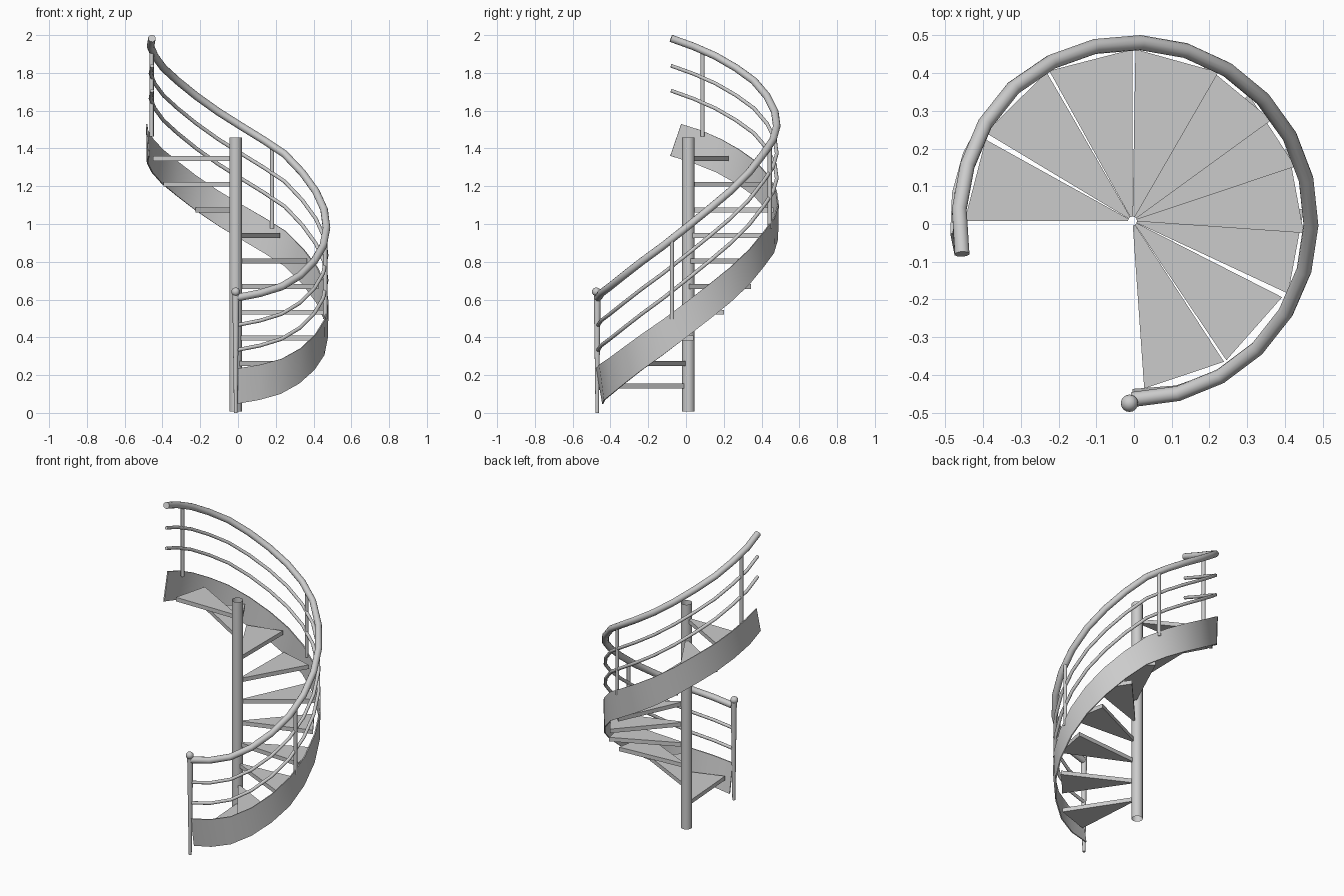
import bpy, bmesh
from math import radians, cos, sin

if "Cube" in bpy.data.objects:
    bpy.data.objects.remove(bpy.data.objects["Cube"])

CX, CY = -0.004, 0.008          # axis of the spiral
START, END, SEGS = -90, 191, 19

# height of the handrail against turning angle
RAIL = [(-90, .61), (-65, .65), (-41, .745), (-13, .90), (11, 1.06), (38, 1.235),
        (56, 1.36), (90, 1.53), (113, 1.65), (124, 1.72), (142, 1.805),
        (156, 1.868), (169, 1.92), (191, 1.983)]


def rail_z(a):
    for (a0, z0), (a1, z1) in zip(RAIL, RAIL[1:]):
        if a <= a1:
            return z0 + (z1 - z0) * (a - a0) / (a1 - a0)
    return RAIL[-1][1]


def rail_r(a):
    return .473 - .013 * min(1, max(0, (a - 135) / 30))


def polar(a, r, z):
    return (CX + r * cos(radians(a)), CY + r * sin(radians(a)), z)


def mesh_object(name, bm, smooth=True):
    bmesh.ops.recalc_face_normals(bm, faces=bm.faces)
    me = bpy.data.meshes.new(name)
    bm.to_mesh(me)
    bm.free()
    ob = bpy.data.objects.new(name, me)
    bpy.context.collection.objects.link(ob)
    if smooth:
        bpy.ops.object.select_all(action='DESELECT')
        ob.select_set(True)
        bpy.context.view_layer.objects.active = ob
        bpy.ops.object.shade_smooth_by_angle(angle=radians(35))
    return ob


def tube(name, points, radius):
    cu = bpy.data.curves.new(name, 'CURVE')
    cu.dimensions = '3D'
    cu.bevel_depth = radius
    cu.bevel_resolution = 4
    cu.use_fill_caps = True
    sp = cu.splines.new('POLY')
    sp.points.add(len(points) - 1)
    for p, co in zip(sp.points, points):
        p.co = (*co, 1)
    sp.use_smooth = True
    ob = bpy.data.objects.new(name, cu)
    bpy.context.collection.objects.link(ob)
    return ob


def cylinder(name, x, y, z0, z1, r0, r1, caps=True, sides=16):
    bm = bmesh.new()
    bmesh.ops.create_cone(bm, cap_ends=caps, segments=sides, radius1=r0, radius2=r1, depth=z1 - z0)
    bmesh.ops.translate(bm, verts=bm.verts, vec=(x, y, (z0 + z1) / 2))
    return mesh_object(name, bm)


angles = [START + (END - START) * i / SEGS for i in range(SEGS + 1)]

# handrail and the two thin rails beneath it
for name, drop, rad in (("handrail", 0, .020), ("upper_thin_rail", .145, .010), ("lower_thin_rail", .277, .010)):
    tube(name, [polar(a, rail_r(a), rail_z(a) - drop) for a in angles], rad)


# outer stringer band, thin sheet with slanted far end
def band_top(a):
    t = (a - START) / (END - START)
    return rail_z(a) - .375 - .06 * t


bm = bmesh.new()
rings = []
for i, a in enumerate(angles):
    t = i / SEGS
    a_top = a - 7 * max(0, (t - .8) / .2)
    z_bot = rail_z(a) - .562 - .06 * t
    r_bot = .445 + .028 * min(1, t * 4)
    rings.append([bm.verts.new(polar(*p)) for p in (
        (a, r_bot, z_bot), (a, r_bot + .007, z_bot),
        (a_top, .484, band_top(a_top)), (a_top, .477, band_top(a_top)))])
for p, q in zip(rings, rings[1:]):
    for k in range(4):
        bm.faces.new((p[k], p[(k + 1) % 4], q[(k + 1) % 4], q[k]))
bm.faces.new(rings[0])
bm.faces.new(rings[-1])
mesh_object("stringer", bm)

# wedge treads
for i, a in enumerate((-86, -56, -25, -4, 18.5, 36, 60, 90, 120, 151)):
    bm = bmesh.new()
    z = .142 if i == 0 else .262 + .1355 * (i - 1)
    r = .445 if i < 2 or i > 8 else .455
    outline = [polar(a, .012, 0), polar(a, r, 0), polar(a + 29, r, 0), polar(a + 29, .012, 0)]
    low = [bm.verts.new((x, y, z - .013)) for x, y, _ in outline]
    face = bm.faces.new(low)
    top = bmesh.ops.extrude_face_region(bm, geom=[face])
    bmesh.ops.translate(bm, vec=(0, 0, .026),
                        verts=[v for v in top["geom"] if isinstance(v, bmesh.types.BMVert)])
    mesh_object(f"tread_{i + 1}", bm, smooth=False)

# open central pole
cylinder("central_pole", -.013, .013, .008, 1.457, .033, .033, caps=False, sides=20)

# newel post with rounded top
cylinder("newel_post", -.012, -.470, 0, .63, .009, .018)
bm = bmesh.new()
bmesh.ops.create_uvsphere(bm, u_segments=16, v_segments=8, radius=.023)
bmesh.ops.translate(bm, verts=bm.verts, vec=(-.012, -.475, .641))
mesh_object("newel_ball", bm)

# balusters from the stringer to the handrail
for i, a in enumerate((-10, 67, 170)):
    x, y, z = polar(a, rail_r(a), rail_z(a))
    cylinder(f"baluster_{i + 1}", x, y, band_top(a) - .03, z, .011, .011, sides=12)
